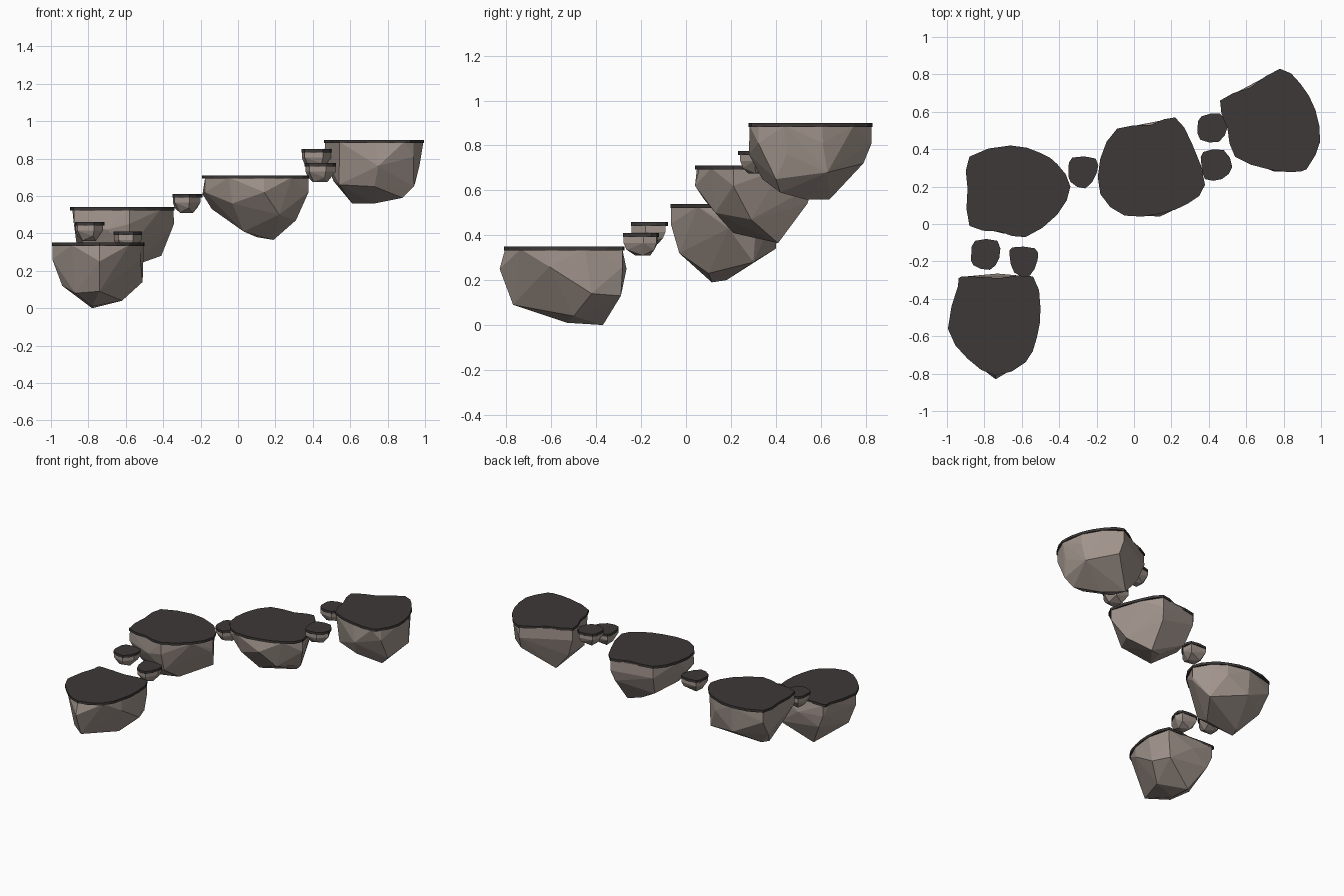
import bpy, bmesh
from mathutils import Vector

if "Cube" in bpy.data.objects:
    bpy.data.objects.remove(bpy.data.objects["Cube"])


def material(name, rgb):
    m = bpy.data.materials.new(name)
    m.diffuse_color = (*rgb, 1)
    m.use_nodes = True
    m.node_tree.nodes["Principled BSDF"].inputs["Base Color"].default_value = m.diffuse_color
    return m


ROCK = material("rock_brown", (0.36, 0.30, 0.265))
TURF = material("dark_top", (0.045, 0.04, 0.038))
SLAB = 0.018


def finish(bm, name, mat):
    bmesh.ops.recalc_face_normals(bm, faces=bm.faces)
    me = bpy.data.meshes.new(name)
    bm.to_mesh(me)
    bm.free()
    me.materials.append(mat)
    bpy.context.collection.objects.link(bpy.data.objects.new(name, me))


def rounded(outline):
    """Insert a curve midpoint between neighbouring outline points."""
    p = [Vector(q) for q in outline]
    out = []
    for i in range(len(p)):
        a, b, c, d = (p[(i + k) % len(p)] for k in (-1, 0, 1, 2))
        out += [b, (9 * (b + c) - a - d) / 16]
    return out


def top_slab(name, outline, z):
    bm = bmesh.new()
    f = bm.faces.new([bm.verts.new((x, y, z)) for x, y in rounded(outline)])
    ext = bmesh.ops.extrude_face_region(bm, geom=[f], use_keep_orig=True)
    for v in ext["geom"]:
        if isinstance(v, bmesh.types.BMVert):
            v.co.z -= SLAB
    finish(bm, name, TURF)


def rock_body(name, points):
    bm = bmesh.new()
    for p in points:
        bm.verts.new(p)
    res = bmesh.ops.convex_hull(bm, input=bm.verts)
    junk = [v for v in res["geom_interior"] if isinstance(v, bmesh.types.BMVert)]
    bmesh.ops.delete(bm, geom=junk, context='VERTS')
    finish(bm, name, ROCK)


def ring(outline, z, s, start=0, step=1):
    c = sum((Vector(p) for p in outline), Vector((0, 0))) / len(outline)
    return [(*(c + (Vector(p) - c) * s), z) for p in outline[start::step]]


def island(name, z, outline, low):
    top_slab(name + "_top", outline, z)
    pts = ring(outline, z - 0.012, 0.985) + ring(outline, z - 0.09, 0.99, 0, 2)
    rock_body(name + "_rock", pts + low)


# Large floating islands: top outline plus the corner points of the underside
island("front_island", 0.35,
       [(-.92, -.28), (-.72, -.29), (-.54, -.28), (-.50, -.45), (-.52, -.61),
        (-.58, -.74), (-.74, -.81), (-.89, -.72), (-.995, -.56), (-.94, -.33)],
       [(-.94, -.55, .12), (-.78, -.37, 0), (-.78, -.53, .01), (-.62, -.50, .04),
        (-.74, -.77, .09), (-.51, -.42, .14), (-.56, -.29, .13), (-.87, -.66, .08),
        (-.88, -.29, .17), (-.74, -.83, .25), (-.73, -.265, .25)])
island("left_island", 0.54,
       [(-.88, .36), (-.66, .42), (-.50, .38), (-.41, .32), (-.34, .20),
        (-.41, .05), (-.58, -.07), (-.72, -.04), (-.88, -.01), (-.89, .19)],
       [(-.76, .115, .19), (-.74, .18, .2), (-.55, .10, .23), (-.41, .30, .28),
        (-.58, -.03, .32), (-.83, .02, .35), (-.66, .40, .34), (-.86, .27, .32),
        (-.35, .19, .43), (-.70, -.05, .42)])
island("middle_island", 0.71,
       [(-.09, .51), (.09, .53), (.22, .57), (.31, .43), (.38, .21),
        (.29, .11), (.14, .055), (-.05, .045), (-.18, .16), (-.18, .35)],
       [(.19, .41, .365), (.10, .38, .38), (.03, .21, .41), (.31, .29, .47),
        (-.14, .28, .53), (.20, .54, .54), (-.06, .45, .48), (.22, .13, .50),
        (-.03, .08, .56), (-.19, .25, .61), (.14, .04, .62), (.37, .22, .64)])
island("right_island", 0.90,
       [(.46, .66), (.62, .73), (.78, .83), (.89, .75), (.97, .61), (.995, .44),
        (.94, .32), (.89, .28), (.73, .29), (.54, .36), (.50, .51)],
       [(.61, .64, .56), (.73, .53, .56), (.88, .42, .59), (.94, .40, .65),
        (.95, .63, .68), (.79, .79, .72), (.75, .28, .76), (.54, .41, .66),
        (.51, .64, .68), (.73, .34, .65), (.97, .45, .76)])

# Small stepping stones between the islands
steps = {
    "step_front_left": (.46, [(-.85, -.09), (-.73, -.09), (-.72, -.18),
                              (-.77, -.245), (-.86, -.22), (-.87, -.16)]),
    "step_front_right": (.41, [(-.65, -.125), (-.53, -.13), (-.515, -.19),
                               (-.56, -.28), (-.64, -.26), (-.665, -.17)]),
    "step_middle": (.61, [(-.33, .355), (-.205, .35), (-.20, .27),
                          (-.26, .19), (-.34, .225), (-.35, .29)]),
    "step_back_upper": (.85, [(.36, .575), (.46, .59), (.50, .52),
                              (.455, .44), (.355, .45), (.34, .52)]),
    "step_back_lower": (.775, [(.37, .385), (.48, .395), (.525, .305),
                               (.47, .24), (.38, .24), (.36, .32)]),
}
for name, (z, outline) in steps.items():
    top_slab(name + "_top", outline, z)
    rock_body(name + "_rock", ring(outline, z - .01, .98)
              + ring(outline, z - .045, .98)
              + ring(outline, z - .075, .82, 1, 2)
              + ring(outline, z - .1, .5, 0, 2))
